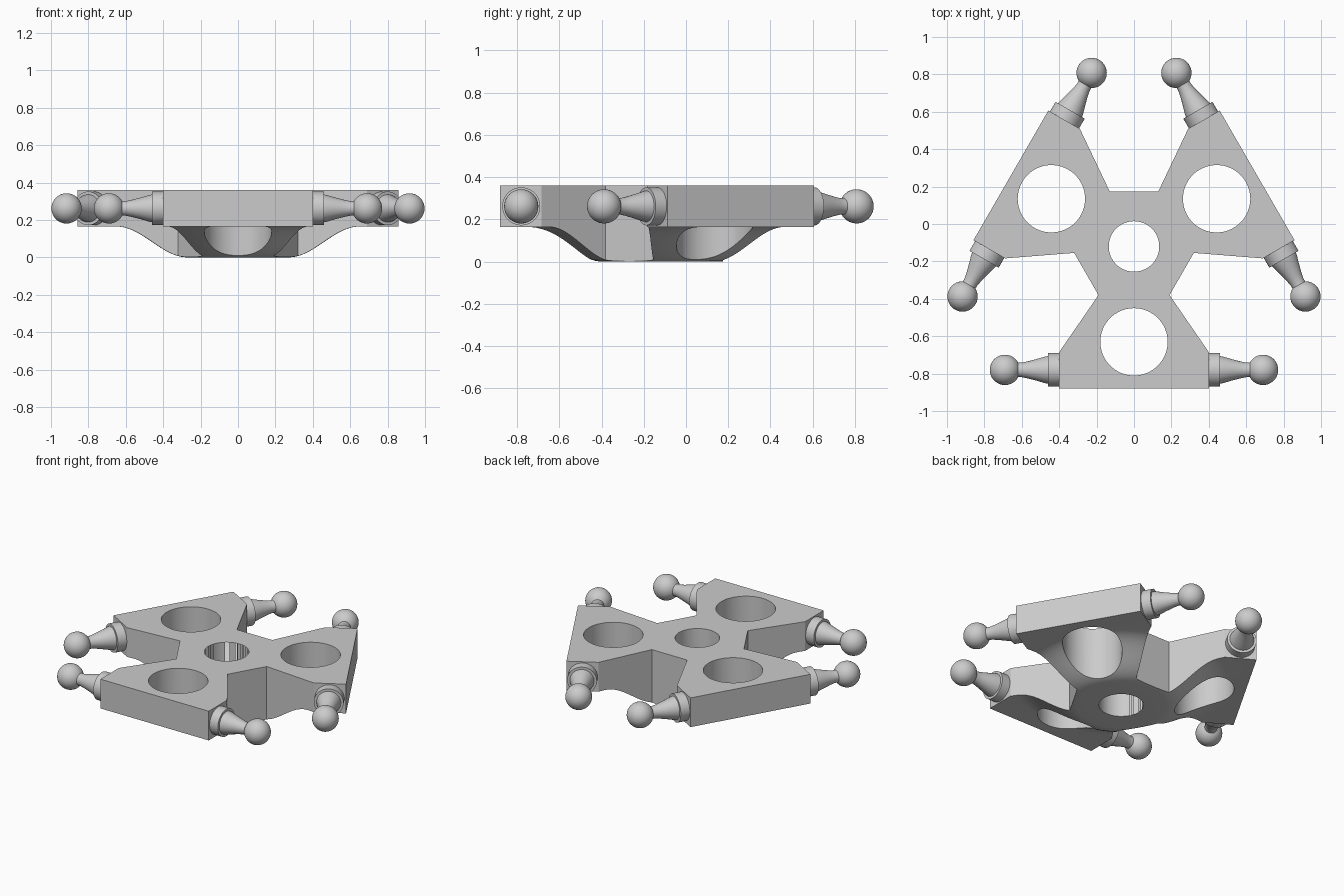
import bpy, bmesh
from math import pi, cos, sin, radians
from mathutils import Vector, Matrix

if "Cube" in bpy.data.objects:
    bpy.data.objects.remove(bpy.data.objects["Cube"])

HUB = Vector((0, -0.12, 0))          # centre of the threefold symmetry
TOP, RIM = 0.36, 0.165               # top of plate, underside of arms


def arm_frame(i):
    """Local x = across the arm, local y = inward, origin on the hub."""
    return Matrix.Translation(HUB) @ Matrix.Rotation(i * 2 * pi / 3, 4, 'Z')


def add_object(name, bm):
    bmesh.ops.recalc_face_normals(bm, faces=bm.faces[:])
    mesh = bpy.data.meshes.new(name)
    bm.to_mesh(mesh)
    bm.free()
    obj = bpy.data.objects.new(name, mesh)
    bpy.context.collection.objects.link(obj)
    return obj


def activate(obj):
    bpy.ops.object.select_all(action='DESELECT')
    obj.select_set(True)
    bpy.context.view_layer.objects.active = obj


def smooth(obj):
    activate(obj)
    bpy.ops.object.shade_smooth_by_angle(angle=radians(30))


def prism(name, outline, z0, z1):
    bm = bmesh.new()
    face = bm.faces.new([bm.verts.new((p[0], p[1], z0)) for p in outline])
    ext = bmesh.ops.extrude_face_region(bm, geom=[face])
    verts = [g for g in ext['geom'] if isinstance(g, bmesh.types.BMVert)]
    bmesh.ops.translate(bm, verts=verts, vec=(0, 0, z1 - z0))
    return add_object(name, bm)


def lathe(name, profile, steps):
    """Revolve (radius, z) points about z; both ends lie on the axis."""
    bm = bmesh.new()
    verts = [bm.verts.new((r, 0, z)) for r, z in profile]
    edges = [bm.edges.new(pair) for pair in zip(verts, verts[1:])]
    bmesh.ops.spin(bm, geom=verts + edges, cent=(0, 0, 0), axis=(0, 0, 1),
                   angle=2 * pi, steps=steps, use_duplicate=False)
    bmesh.ops.remove_doubles(bm, verts=bm.verts[:], dist=1e-5)
    return add_object(name, bm)


def boolean(obj, tool, operation):
    mod = obj.modifiers.new(operation.lower(), 'BOOLEAN')
    mod.operation, mod.object, mod.solver = operation, tool, 'EXACT'
    activate(obj)
    bpy.ops.object.modifier_apply(modifier=mod.name)
    bpy.data.objects.remove(tool, do_unlink=True)


# Three-armed plate
arm = [(-0.19, -0.26), (-0.4, -0.565), (-0.4, -0.76),
       (0.4, -0.76), (0.4, -0.565), (0.19, -0.26)]
outline = [arm_frame(i) @ Vector((x, y, 0)) for i in range(3) for x, y in arm]
plate = prism("three_armed_plate", outline, -0.1, TOP)

# Revolved underside: flat hub flowing up to the arms
N, R0, R1 = 20, 0.27, 0.65
curve = [(R0 + (R1 - R0) * k / N, RIM * (1 - cos(pi * k / N)) / 2)
         for k in range(N + 1)]
under = lathe("underside_helper", [(0, 0)] + curve + [(1.1, RIM), (1.1, 0.6), (0, 0.6)], 64)
under.location = HUB
bpy.context.view_layer.update()
boolean(plate, under, 'INTERSECT')

# Hub hole and one hole per arm
holes = [(HUB, 0.135)] + [(arm_frame(i) @ Vector((0, -0.51, 0)), 0.18) for i in range(3)]
for c, r in holes:
    ring = [(c.x + r * cos(a * pi / 32), c.y + r * sin(a * pi / 32)) for a in range(64)]
    boolean(plate, prism("hole_helper", ring, -0.2, 0.7), 'DIFFERENCE')
smooth(plate)

# Ball studs: collar, tapered neck, ball; a mirrored pair on each arm
neck = [(0, -0.01), (0.09, -0.01), (0.09, 0.06), (0.074, 0.06), (0.071, 0.075),
        (0.058, 0.12), (0.045, 0.17), (0.039, 0.2)]
BALL, BALL_AT, A0 = 0.081, 0.29, 2.64
neck += [(BALL * sin(A0 * (1 - k / 18)), BALL_AT + BALL * cos(A0 * (1 - k / 18)))
         for k in range(18)] + [(0, BALL_AT + BALL)]
stud = lathe("ball_stud", neck, 40)
smooth(stud)
for i in range(3):
    for side in (-1, 1):
        obj = stud if (i, side) == (0, -1) else stud.copy()
        if obj is not stud:
            bpy.context.collection.objects.link(obj)
        obj.matrix_world = (arm_frame(i) @ Matrix.Translation((side * 0.4, -0.66, 0.262))
                            @ Matrix.Rotation(side * pi / 2, 4, 'Y'))
